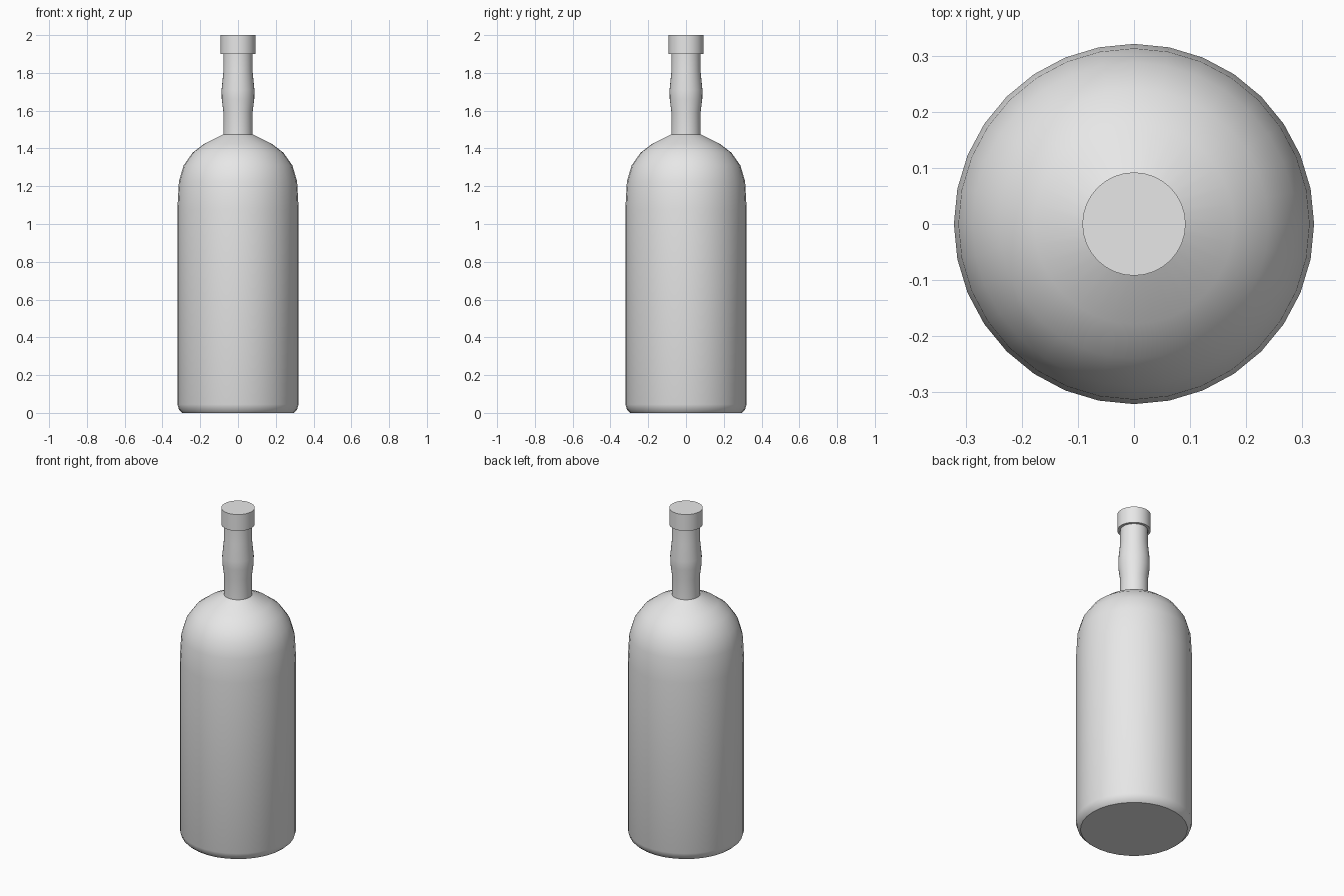
import bpy, bmesh
from math import cos, sin, tau, radians

SIDES = 32

cube = bpy.data.objects.get("Cube")
if cube:
    bpy.data.objects.remove(cube, do_unlink=True)

grey = bpy.data.materials.new("plain grey")
grey.use_nodes = True
grey.diffuse_color = (0.8, 0.8, 0.8, 1)
grey.node_tree.nodes["Principled BSDF"].inputs["Base Color"].default_value = grey.diffuse_color


def lathe(name, profile, angle=40):
    """Turn a list of (radius, height) points into a closed round part."""
    bm = bmesh.new()
    rings = [[bm.verts.new((r * cos(tau * i / SIDES), r * sin(tau * i / SIDES), z))
              for i in range(SIDES)] for r, z in profile]
    for low, high in zip(rings, rings[1:]):
        for i in range(SIDES):
            j = (i + 1) % SIDES
            bm.faces.new((low[i], low[j], high[j], high[i]))
    bm.faces.new(rings[0][::-1])
    bm.faces.new(rings[-1])
    mesh = bpy.data.meshes.new(name)
    bm.to_mesh(mesh)
    bm.free()
    mesh.materials.append(grey)
    obj = bpy.data.objects.new(name, mesh)
    bpy.context.collection.objects.link(obj)
    bpy.ops.object.select_all(action='DESELECT')
    obj.select_set(True)
    bpy.context.view_layer.objects.active = obj
    bpy.ops.object.shade_smooth_by_angle(angle=radians(angle))
    return obj


# Body with rounded foot and domed shoulder, then the slightly bulged neck
foot = [(0.295, 0), (0.312, 0.016), (0.321, 0.045)]
shoulder = [(0.321, 1.08), (0.313, 1.225), (0.288, 1.31), (0.24, 1.378),
            (0.178, 1.425), (0.078, 1.475)]
neck = [(0.077, 1.59), (0.086, 1.66), (0.087, 1.71), (0.077, 1.81), (0.076, 1.91)]
lathe("bottle", foot + shoulder + neck)

# Flat-topped cap
lathe("cap", [(0.092, 1.9), (0.092, 2.0)])
